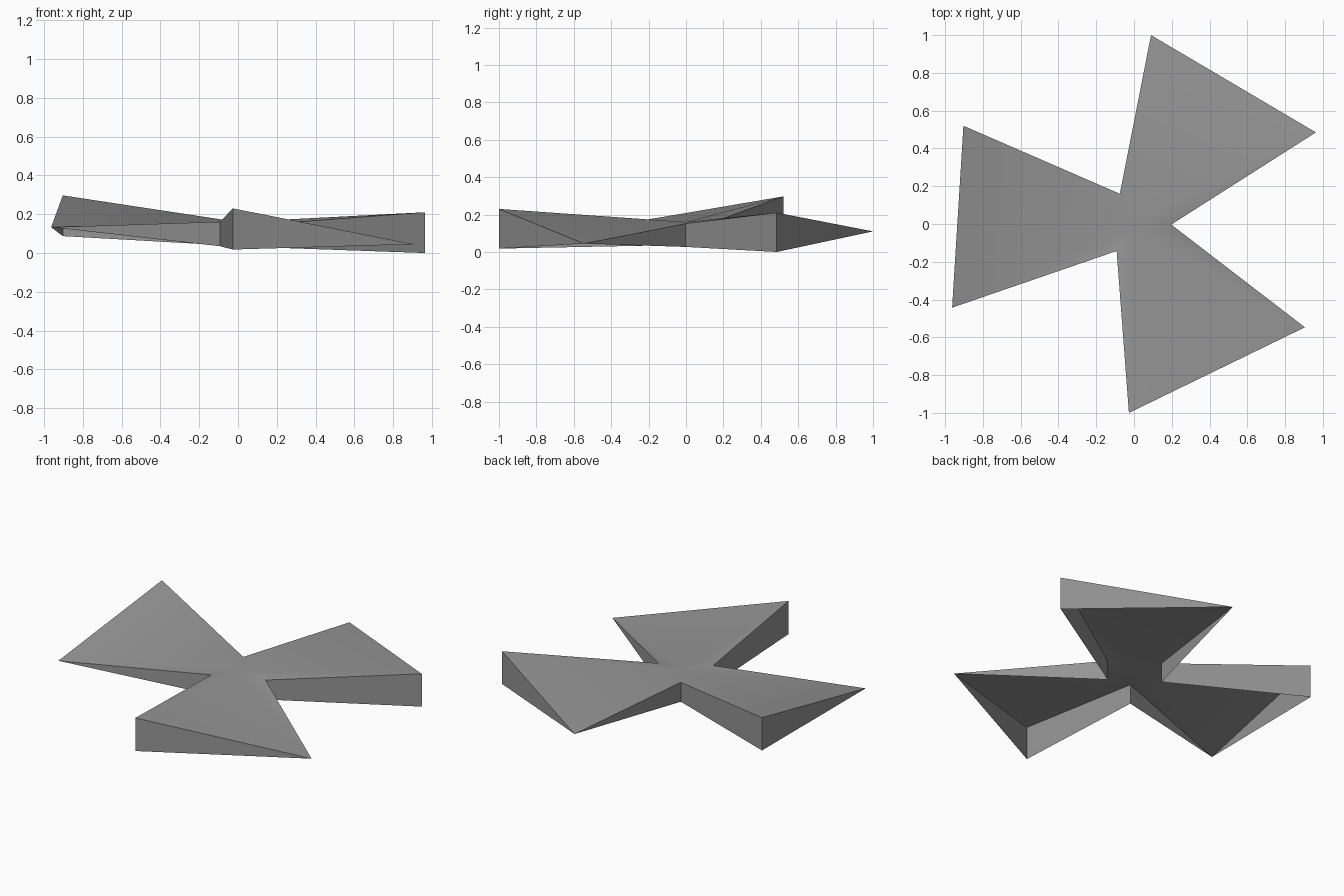
import bpy
import bmesh
import math

cube = bpy.data.objects.get("Cube")
if cube:
    bpy.data.objects.remove(cube, do_unlink=True)

# Single grey material
grey = bpy.data.materials.new("mid_grey")
grey.use_nodes = True
colour = (0.305, 0.305, 0.305, 1)
grey.diffuse_color = colour
grey.node_tree.nodes["Principled BSDF"].inputs["Base Color"].default_value = colour

# Outline of the rotor as (x, y, bottom, top), counter-clockwise:
# for each blade a hub notch, a thick corner and a knife-thin corner
outline = [
    (0.197, -0.003, 0.027, 0.152), (0.963, 0.485, 0.0, 0.21), (0.09, 1.0, 0.11, 0.11),
    (-0.075, 0.16, 0.04, 0.165), (-0.903, 0.52, 0.087, 0.297), (-0.963, -0.443, 0.133, 0.133),
    (-0.092, -0.143, 0.035, 0.161), (-0.027, -1.0, 0.018, 0.23), (0.905, -0.547, 0.045, 0.045),
]

bm = bmesh.new()
low, high = [], []
for x, y, bottom, top in outline:
    v = bm.verts.new((x, y, bottom))
    low.append(v)
    high.append(v if top == bottom else bm.verts.new((x, y, top)))
hub = bm.verts.new((0, 0, 0.16))

# Twisted top sheet fanned from the hub, with side walls below; the underside is open
for i in range(9):
    j = (i + 1) % 9
    bm.faces.new((hub, high[i], high[j]))
    bm.faces.new(list(dict.fromkeys([low[i], low[j], high[j], high[i]])))

mesh = bpy.data.meshes.new("three_blade_rotor")
bm.to_mesh(mesh)
bm.free()
mesh.materials.append(grey)
rotor = bpy.data.objects.new("three_blade_rotor", mesh)
bpy.context.collection.objects.link(rotor)

# Soft top, crisp rims
bpy.ops.object.select_all(action="DESELECT")
rotor.select_set(True)
bpy.context.view_layer.objects.active = rotor
bpy.ops.object.shade_smooth_by_angle(angle=math.radians(30))
